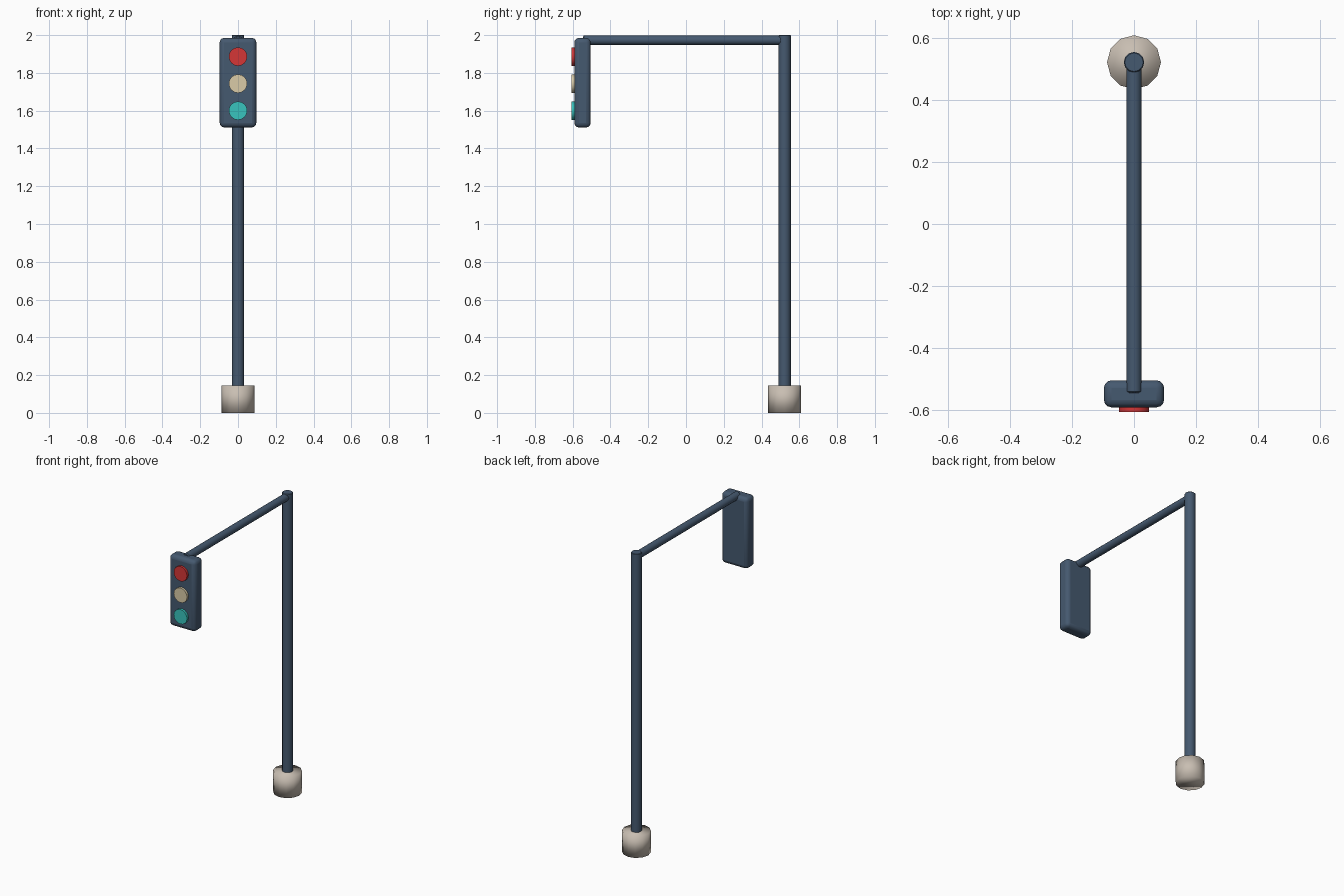
import bpy
from math import pi, radians

cube = bpy.data.objects.get("Cube")
if cube:
    bpy.data.objects.remove(cube, do_unlink=True)


def material(name, rgb):
    mat = bpy.data.materials.new(name)
    mat.use_nodes = True
    mat.diffuse_color = (*rgb, 1)
    mat.node_tree.nodes["Principled BSDF"].inputs["Base Color"].default_value = (*rgb, 1)
    return mat


NAVY = material("navy metal", (0.06, 0.10, 0.16))
STONE = material("pale stone", (0.58, 0.515, 0.445))
RED = material("red lens", (0.66, 0.037, 0.037))
CREAM = material("cream lens", (0.70, 0.60, 0.39))
TEAL = material("teal lens", (0.04, 0.55, 0.51))


def finish(obj, name, mat, bevel=0.0, segments=1, angle=None):
    obj.name = obj.data.name = name
    obj.data.materials.append(mat)
    if bevel:
        mod = obj.modifiers.new("rounded edges", "BEVEL")
        mod.width = bevel
        mod.segments = segments
        mod.limit_method = "ANGLE"
        mod.angle_limit = radians(50)
    if angle is None:
        bpy.ops.object.shade_smooth()
    else:
        bpy.ops.object.shade_smooth_by_angle(angle=radians(angle))
    return obj


def cylinder(name, mat, radius, depth, location, sides, along_y=False, **style):
    bpy.ops.mesh.primitive_cylinder_add(
        vertices=sides, radius=radius, depth=depth, location=location,
        rotation=(pi / 2 if along_y else 0, 0, 0))
    return finish(bpy.context.object, name, mat, **style)


POLE_Y = 0.522

# Footing and upright pole
cylinder("base", STONE, 0.087, 0.145, (0, POLE_Y, 0.0725), 12)
cylinder("pole", NAVY, 0.033, 1.86, (0, POLE_Y, 1.07), 12, bevel=0.003, angle=40)

# Overhanging arm, reaching into the top of the signal housing
cylinder("arm", NAVY, 0.025, 1.067, (0, -0.0115, 1.973), 12, along_y=True,
         bevel=0.005, angle=40)

# Rounded signal housing
bpy.ops.mesh.primitive_cube_add(size=1, location=(0, -0.548, 1.748))
housing = bpy.context.object
housing.scale = (0.194, 0.087, 0.474)
bpy.ops.object.transform_apply(location=False, rotation=False, scale=True)
finish(housing, "signal_housing", NAVY, bevel=0.024, segments=3, angle=40)

# Three lenses on the front
for name, mat, z in (("top_lens", RED, 1.886),
                     ("middle_lens", CREAM, 1.743),
                     ("bottom_lens", TEAL, 1.60)):
    cylinder(name, mat, 0.049, 0.022, (0, -0.596, z), 16, along_y=True, angle=40)
